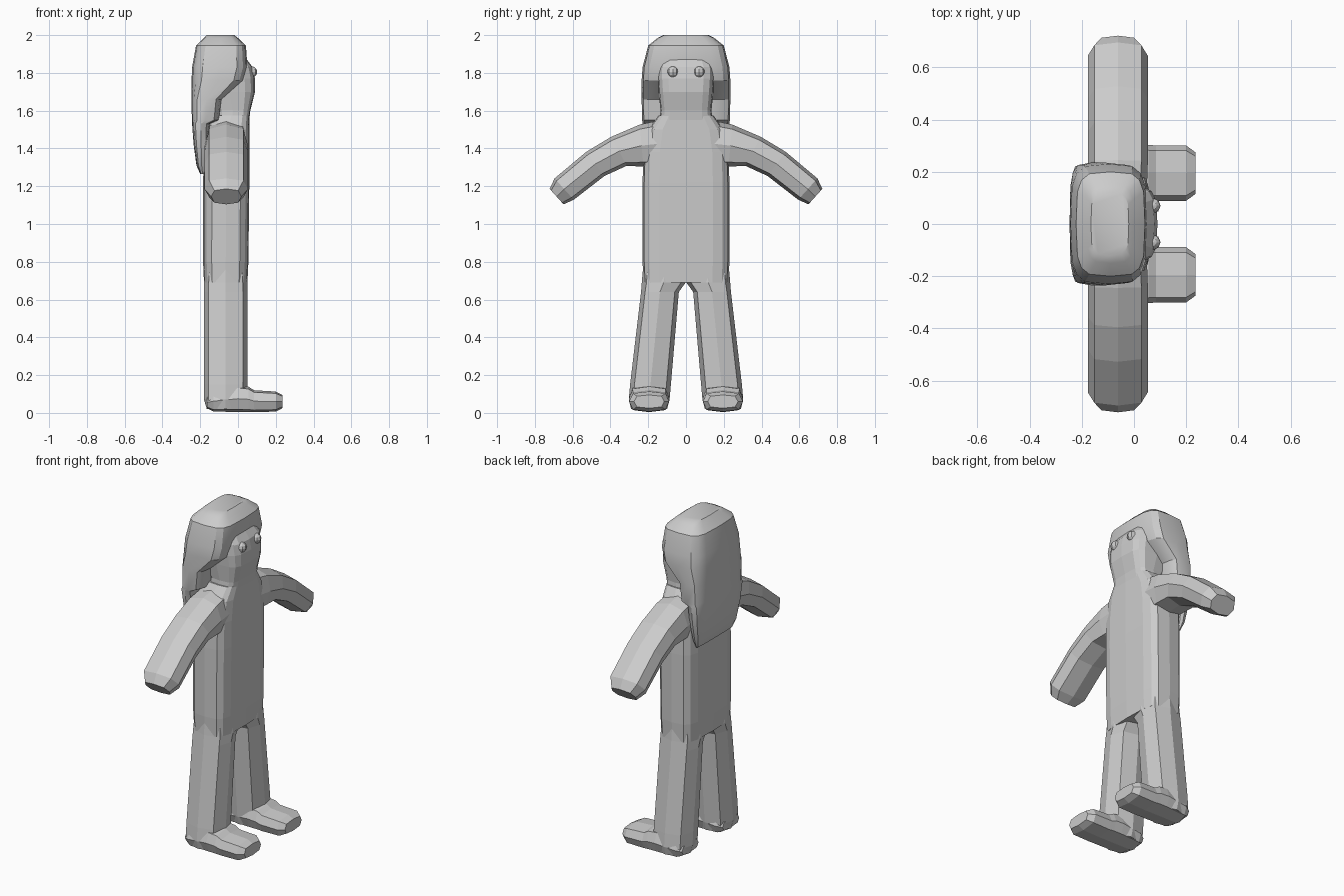
import bpy, bmesh, math
from mathutils import Vector

if "Cube" in bpy.data.objects:
    bpy.data.objects.remove(bpy.data.objects["Cube"])

X, Y, Z = Vector((1, 0, 0)), Vector((0, 1, 0)), Vector((0, 0, 1))


def ring(c, u, v, n, p):
    """Rounded-square ring around c with half-axis vectors u and v."""
    pts = []
    for i in range(n):
        a = 2 * math.pi * i / n
        s, t = math.sin(a), math.cos(a)
        s, t = (0 if abs(k) < 1e-6 else k for k in (s, t))
        pts.append(Vector(c) + u * math.copysign(abs(t) ** p, t)
                   + v * math.copysign(abs(s) ** p, s))
    return pts


def loft(name, rings, mirror=False):
    bm = bmesh.new()
    rows = [[bm.verts.new(p) for p in r] for r in rings]
    n = len(rows[0])
    for a, b in zip(rows, rows[1:]):
        for i in range(n):
            j = (i + 1) % n
            bm.faces.new((a[i], a[j], b[j], b[i]))
    bm.faces.new(rows[0])
    bm.faces.new(rows[-1])
    bmesh.ops.recalc_face_normals(bm, faces=bm.faces)
    me = bpy.data.meshes.new(name)
    bm.to_mesh(me)
    bm.free()
    ob = bpy.data.objects.new(name, me)
    bpy.context.collection.objects.link(ob)
    if mirror:
        ob.modifiers.new("mirror", 'MIRROR').use_axis = (False, True, False)
    return ob


def stack(name, rows, n=16, p=0.5):
    """Horizontal rings: z, back x, front x, half width."""
    return loft(name, [ring(((a + b) / 2, 0, z), X * (b - a) / 2, Y * w, n, p)
                       for z, a, b, w in rows])


# Torso
stack("torso", [(0.69, -.18, .05, .225), (0.80, -.185, .055, .23),
                (1.22, -.185, .06, .23), (1.38, -.18, .06, .225),
                (1.50, -.17, .06, .20), (1.575, -.13, .06, .145)])

# Neck and head
stack("head", [(1.55, -.12, .06, .14), (1.60, -.12, .065, .135),
               (1.70, -.18, .09, .145), (1.77, -.2, .09, .15),
               (1.83, -.2, .078, .15), (1.88, -.18, .04, .13)])

# Long hair
hair = stack("hair", [(1.265, -.20, -.175, .17), (1.31, -.22, -.165, .19),
                      (1.42, -.235, -.155, .215), (1.53, -.243, -.15, .23),
                      (1.55, -.244, -.10, .232), (1.66, -.247, -.085, .235),
                      (1.76, -.246, .03, .235), (1.83, -.243, .05, .23),
                      (1.945, -.222, .042, .20), (1.985, -.18, .0, .15),
                      (2.0, -.165, -.02, .12)])

# Legs
loft("legs", [ring((-.065, y, z), X * d, Y * w, 8, .7) for y, z, w, d in [
    (.115, .82, .108, .105), (.118, .69, .116, .115), (.138, .64, .10, .115),
    (.188, .15, .108, .115), (.195, .07, .108, .115), (.195, .02, .095, .10)]],
    mirror=True)

# Feet
loft("feet", [ring((x, .195, z), Y * w, Z * h, 8, .6) for x, z, w, h in [
    (-.165, .055, .08, .03), (-.13, .062, .10, .055), (.0, .075, .108, .07),
    (.055, .072, .108, .067), (.085, .062, .106, .058), (.20, .06, .106, .053),
    (.235, .06, .08, .035)]], mirror=True)

# Arms
arm = []
for y, z, h, d, deg in [(.10, 1.43, .125, .11, 5), (.235, 1.415, .112, .115, 5),
                        (.355, 1.385, .087, .115, 28), (.48, 1.318, .08, .115, 37),
                        (.645, 1.185, .076, .115, 42), (.685, 1.145, .055, .08, 42)]:
    a = math.radians(deg)
    arm.append(ring((-.062, y, z), X * d, Vector((0, math.sin(a), math.cos(a))) * h, 8, .7))
loft("arms", arm, mirror=True)

# Eyes
for side in (-1, 1):
    bpy.ops.mesh.primitive_uv_sphere_add(segments=8, ring_count=6, radius=.03,
                                         location=(.072, side * .07, 1.805))
    bpy.context.object.name = "eye"

# Soften hair only
bpy.ops.object.select_all(action='DESELECT')
hair.select_set(True)
bpy.context.view_layer.objects.active = hair
bpy.ops.object.shade_smooth_by_angle(angle=math.radians(30))
